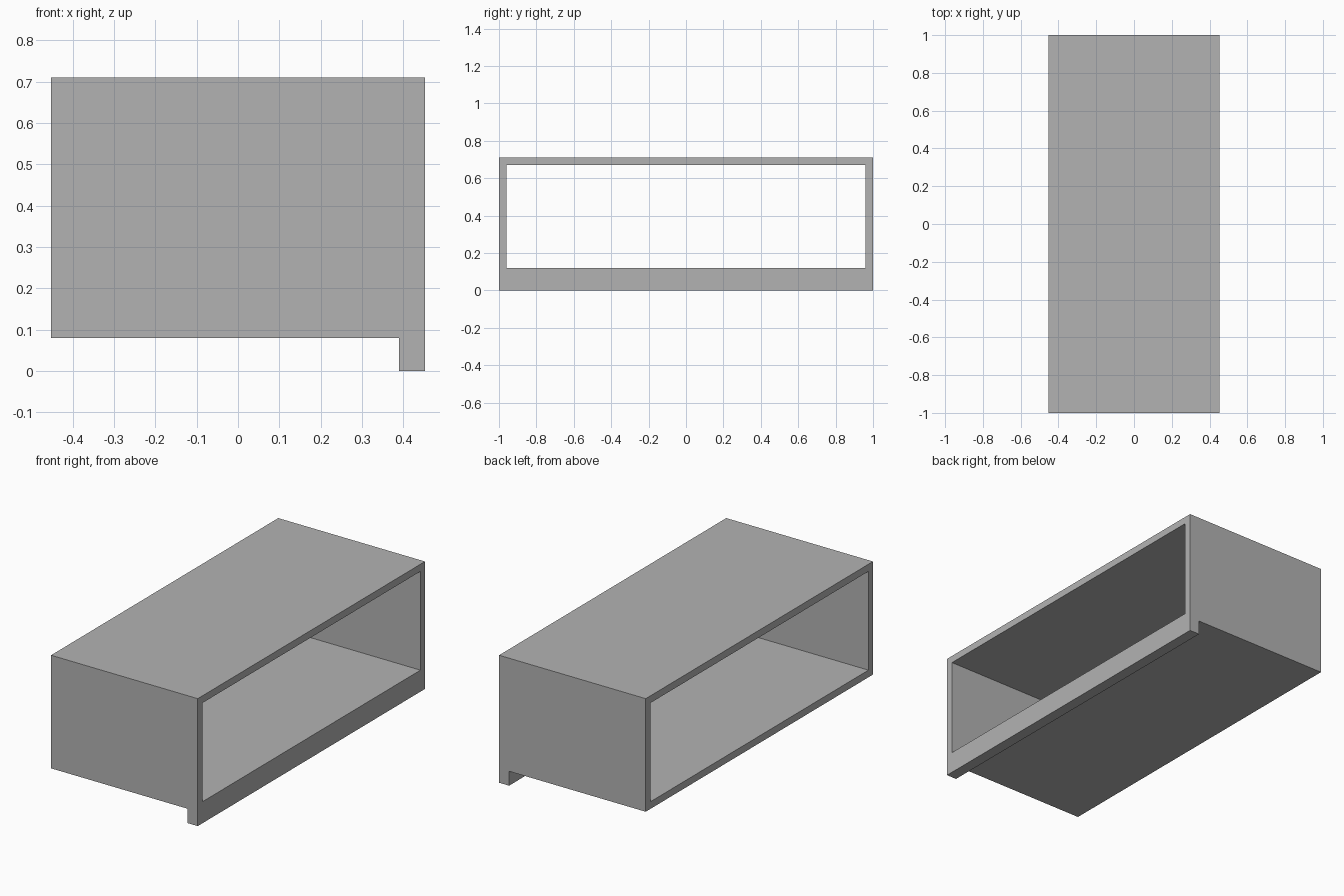
import bpy
import bmesh
from mathutils import Vector

default = bpy.data.objects.get("Cube")
if default:
    bpy.data.objects.remove(default, do_unlink=True)

HALF_W, HALF_L = 0.452, 1.0      # overall half sizes
BASE, TOP = 0.08, 0.71           # underside and top of the case
WALL = 0.04                      # panel thickness
LIP = 0.062                      # thickness of the hanging lip

grey = bpy.data.materials.new("plain grey")
grey.use_nodes = True
colour = (0.45, 0.45, 0.45, 1)
grey.diffuse_color = colour
grey.node_tree.nodes["Principled BSDF"].inputs["Base Color"].default_value = colour


def prism(name, outline, half_length):
    """Extrude an x-z outline along y, centred on y = 0."""
    bm = bmesh.new()
    face = bm.faces.new([bm.verts.new((x, -half_length, z)) for x, z in outline])
    grown = bmesh.ops.extrude_face_region(bm, geom=[face])["geom"]
    moved = [v for v in grown if isinstance(v, bmesh.types.BMVert)]
    bmesh.ops.translate(bm, verts=moved, vec=Vector((0, 2 * half_length, 0)))
    bmesh.ops.recalc_face_normals(bm, faces=bm.faces)
    mesh = bpy.data.meshes.new(name)
    bm.to_mesh(mesh)
    bm.free()
    mesh.materials.append(grey)
    obj = bpy.data.objects.new(name, mesh)
    bpy.context.collection.objects.link(obj)
    return obj


# Case with a lip hanging below its left edge
case = prism("open_case", [
    (-HALF_W, BASE), (HALF_W - LIP, BASE), (HALF_W - LIP, 0),
    (HALF_W, 0), (HALF_W, TOP), (-HALF_W, TOP)], HALF_L)

# Opening that runs right through from side to side
reach = HALF_W + 0.1
opening = prism("opening_cutter", [
    (-reach, BASE + WALL), (reach, BASE + WALL),
    (reach, TOP - WALL), (-reach, TOP - WALL)], HALF_L - WALL)

cut = case.modifiers.new("side opening", 'BOOLEAN')
cut.operation = 'DIFFERENCE'
cut.solver = 'EXACT'
cut.object = opening
bpy.context.view_layer.objects.active = case
bpy.ops.object.modifier_apply(modifier=cut.name)
bpy.data.objects.remove(opening, do_unlink=True)
